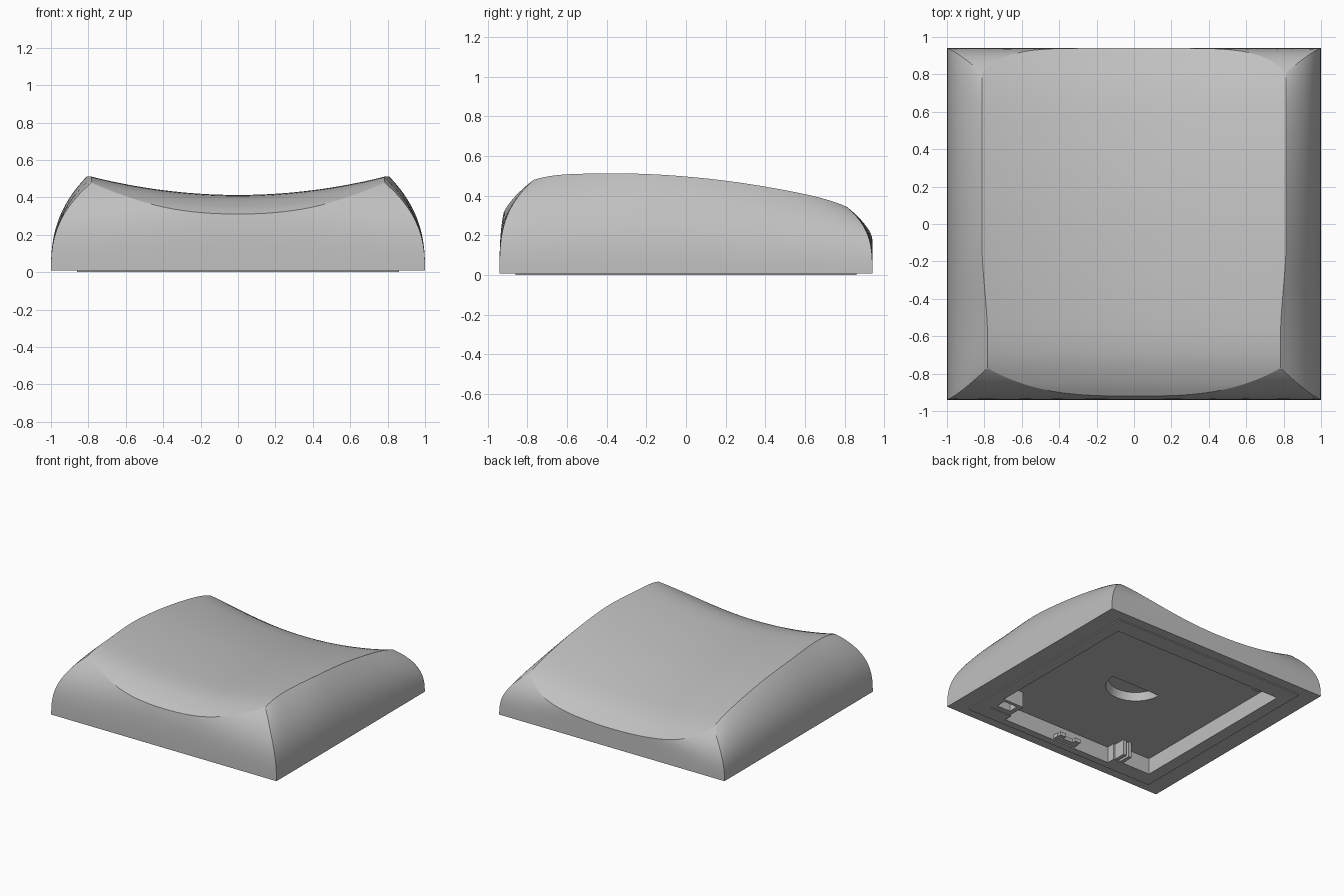
import bpy, bmesh, math

if "Cube" in bpy.data.objects:
    bpy.data.objects.remove(bpy.data.objects["Cube"])

grey = bpy.data.materials.new("light_grey")
grey.use_nodes = True
grey.diffuse_color = (0.53, 0.53, 0.53, 1)
grey.node_tree.nodes["Principled BSDF"].inputs["Base Color"].default_value = (0.53, 0.53, 0.53, 1)

N = 48            # grid divisions across the top
WALL = 16         # rows in the side walls
HALF_Y = 0.94
BOTTOM = 0.008
POCKET = 0.13     # height of the ceiling of the underside pocket

# Centre line of the scooped top: (y, z)
SPINE = [(-0.93, 0.305), (-0.85, 0.35), (-0.72, 0.395), (-0.55, 0.412), (-0.2, 0.405),
         (0.2, 0.37), (0.6, 0.302), (0.8, 0.243), (0.95, 0.155)]


def spine_z(y):
    """Smooth cubic interpolation through the centre line."""
    last = len(SPINE) - 1

    def slope(k):
        a, b = SPINE[max(k - 1, 0)], SPINE[min(k + 1, last)]
        return (b[1] - a[1]) / (b[0] - a[0])

    i = 0
    while i < last - 1 and y > SPINE[i + 1][0]:
        i += 1
    (y0, z0), (y1, z1) = SPINE[i], SPINE[i + 1]
    h = y1 - y0
    t = (y - y0) / h
    return ((2*t**3 - 3*t**2 + 1) * z0 + (t**3 - 2*t**2 + t) * h * slope(i)
            + (3*t**2 - 2*t**3) * z1 + (t**3 - t**2) * h * slope(i + 1))


def top_point(u, v):
    """Point on the scooped top, for u and v from -1 to 1."""
    if v < 0:
        y = v * (0.77 + 0.15 * (1 - abs(u)**3))
    else:
        y = v * (0.81 + 0.13 * (1 - abs(u)**6))
    t = min(max((v + 0.8) / 0.7, 0), 1)
    x = u * (0.783 + 0.031 * t * t * (3 - 2 * t))
    return x, y, spine_z(y) + 0.102 * (x / 0.8)**2


def finish(bm, name):
    bmesh.ops.recalc_face_normals(bm, faces=bm.faces)
    mesh = bpy.data.meshes.new(name)
    bm.to_mesh(mesh)
    bm.free()
    obj = bpy.data.objects.new(name, mesh)
    bpy.context.collection.objects.link(obj)
    mesh.materials.append(grey)
    return obj


def activate(obj):
    bpy.ops.object.select_all(action='DESELECT')
    obj.select_set(True)
    bpy.context.view_layer.objects.active = obj


def box(name, centre, size):
    bm = bmesh.new()
    bmesh.ops.create_cube(bm, size=1)
    bmesh.ops.scale(bm, vec=size, verts=bm.verts)
    bmesh.ops.translate(bm, vec=centre, verts=bm.verts)
    return finish(bm, name)


def cut(target, cutter):
    cutter.hide_render = True
    activate(target)
    mod = target.modifiers.new("cut", 'BOOLEAN')
    mod.operation = 'DIFFERENCE'
    mod.solver = 'EXACT'
    mod.object = cutter
    bpy.ops.object.modifier_apply(modifier=mod.name)
    bpy.data.objects.remove(cutter)


def cut_pocket(target):
    """Pocket opening with a wider bay along the front."""
    cut(target, box("pocket_cutter", (0, -0.005, POCKET - 0.15), (1.52, 1.46, 0.3)))
    cut(target, box("bay_cutter", (0.07, -0.7, POCKET - 0.15), (0.98, 0.2, 0.3)))


# Body: scooped top grid with bulging walls down to a rectangle
bm = bmesh.new()
steps = [math.sin(math.pi / 2 * (-1 + 2 * i / N)) for i in range(N + 1)]
grid = [[bm.verts.new(top_point(u, v)) for u in steps] for v in steps]
for j in range(N):
    for i in range(N):
        bm.faces.new((grid[j][i], grid[j][i+1], grid[j+1][i+1], grid[j+1][i]))
rim = ([(0, i) for i in range(N)] + [(j, N) for j in range(N)]
       + [(N, i) for i in range(N, 0, -1)] + [(j, 0) for j in range(N, 0, -1)])
ring = [grid[j][i] for j, i in rim]
crease = [vert.co.copy() for vert in ring]
for k in range(1, WALL + 1):
    s = math.cos(math.pi / 2 * k / WALL) if k < WALL else 0
    lower = []
    for (j, i), c in zip(rim, crease):
        bx, by = steps[i], steps[j] * HALF_Y
        lower.append(bm.verts.new((bx + (c.x - bx) * s**2.55,
                                   by + (c.y - by) * s**3.1,
                                   BOTTOM + (c.z - BOTTOM) * s)))
    for a in range(len(ring)):
        b = (a + 1) % len(ring)
        bm.faces.new((ring[a], ring[b], lower[b], lower[a]))
    ring = lower
bm.faces.new(ring)
body = finish(bm, "body")
cut_pocket(body)

# Half-round finger scoop in the pocket ceiling
bm = bmesh.new()
bmesh.ops.create_cone(bm, cap_ends=True, segments=40, radius1=0.24, radius2=0.2, depth=0.12)
bmesh.ops.bisect_plane(bm, geom=bm.verts[:] + bm.edges[:] + bm.faces[:],
                       plane_co=(0, 0, 0), plane_no=(0, 1, 0), clear_outer=True)
bmesh.ops.holes_fill(bm, edges=bm.edges[:])
bmesh.ops.translate(bm, vec=(0, 0.02, POCKET), verts=bm.verts)
cut(body, finish(bm, "scoop_cutter"))
activate(body)
bpy.ops.object.shade_smooth_by_angle(angle=math.radians(30))

# Thin foot frame around the pocket
frame = box("foot_frame", (0, 0, 0.007), (1.72, 1.72, 0.014))
cut_pocket(frame)

# Front latch with two small teeth
box("latch", (0, -0.78, 0.025), (0.2, 0.05, 0.03))
for x in (-0.07, 0.07):
    box("latch_tooth", (x, -0.745, 0.025), (0.05, 0.04, 0.03))

# Ribbed clip on the front wall
for x in (-0.5, -0.45):
    box("clip_rib", (x, -0.69, 0.068), (0.03, 0.1, 0.125))

# Notched filler in the front left corner of the pocket
corner = box("corner_block", (0.665, -0.66, 0.068), (0.19, 0.15, 0.126))
cut(corner, box("corner_cutter", (0.67, -0.65, 0.02), (0.12, 0.08, 0.1)))

# Tab at the back wall
box("back_tab", (-0.6, 0.7, 0.05), (0.08, 0.06, 0.05))
